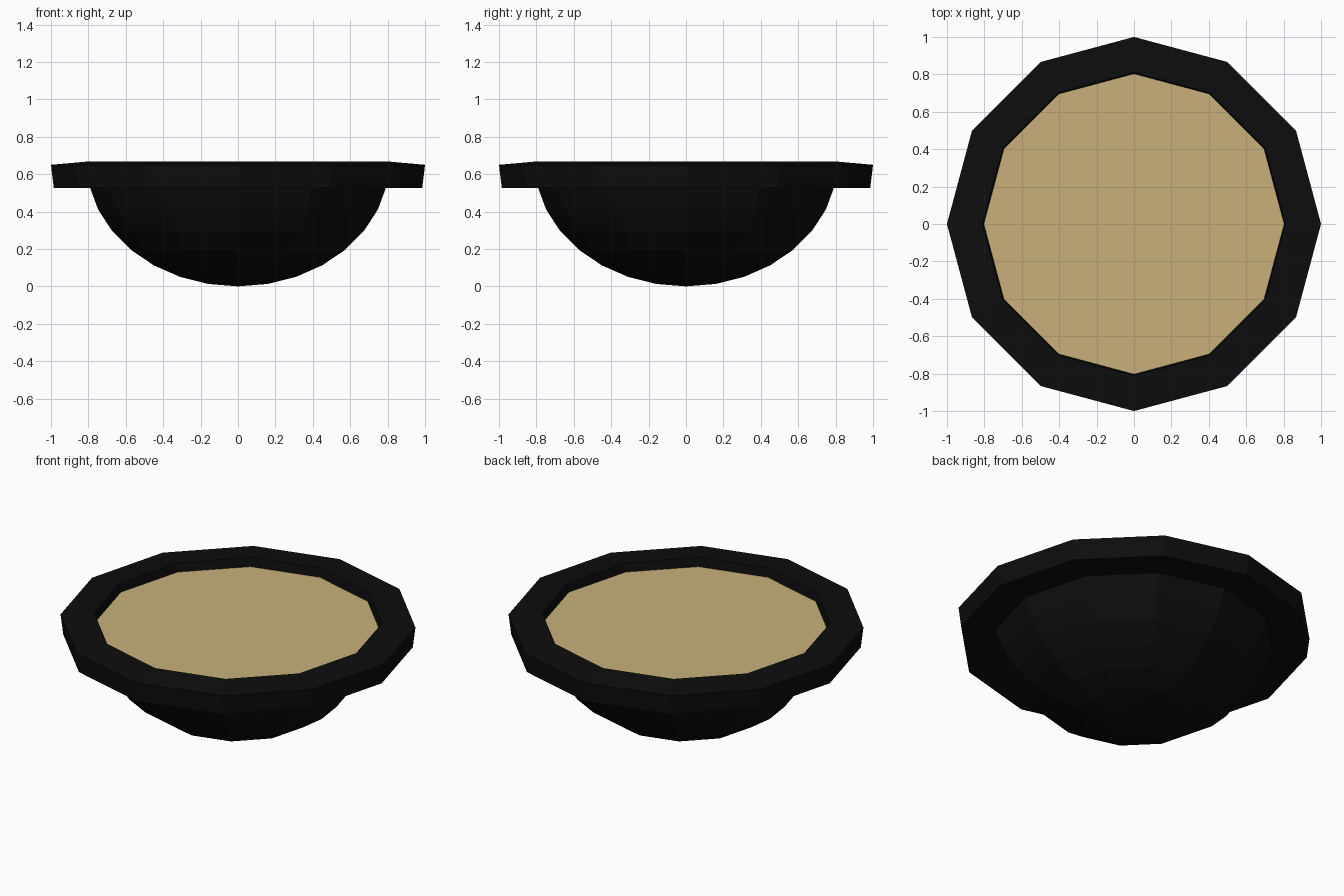
import bpy, bmesh, math

if "Cube" in bpy.data.objects:
    bpy.data.objects.remove(bpy.data.objects["Cube"])

SIDES = 12
RADIUS, HEIGHT = 0.81, 0.667


def material(name, rgb):
    m = bpy.data.materials.new(name)
    m.diffuse_color = (*rgb, 1)
    m.use_nodes = True
    m.node_tree.nodes["Principled BSDF"].inputs["Base Color"].default_value = m.diffuse_color
    return m


def lathe(name, profile, mat):
    """Spin an (r, z) profile, listed from the bottom outwards and up, around z."""
    bm = bmesh.new()
    rings = []
    for r, z in profile:
        if r < 1e-6:
            rings.append([bm.verts.new((0, 0, z))] * SIDES)
        else:
            rings.append([bm.verts.new((r * math.cos(math.tau * i / SIDES),
                                        r * math.sin(math.tau * i / SIDES), z))
                          for i in range(SIDES)])
    for a, b in zip(rings, rings[1:]):
        for i in range(SIDES):
            j = (i + 1) % SIDES
            quad = [a[i], a[j], b[j], b[i]]
            bm.faces.new(list(dict.fromkeys(quad)))
    if len(rings) == 1:
        bm.faces.new(rings[0])
    mesh = bpy.data.meshes.new(name)
    bm.to_mesh(mesh)
    bm.free()
    mesh.materials.append(mat)
    obj = bpy.data.objects.new(name, mesh)
    bpy.context.collection.objects.link(obj)
    return obj


black = material("black", (0.004, 0.004, 0.004))
tan = material("tan", (0.578, 0.434, 0.195))

# Half-ellipsoid bowl
steps = [math.radians(11.25 * k) for k in range(9)]
lathe("bowl", [(RADIUS * math.sin(t), HEIGHT * (1 - math.cos(t))) for t in steps], black)

# Thick overhanging rim
lathe("rim", [(0.792, 0.527), (0.985, 0.527), (1.0, 0.65), (RADIUS, HEIGHT)], black)

# Flat filling just below the rim
lathe("filling", [(0.803, 0.613)], tan)
